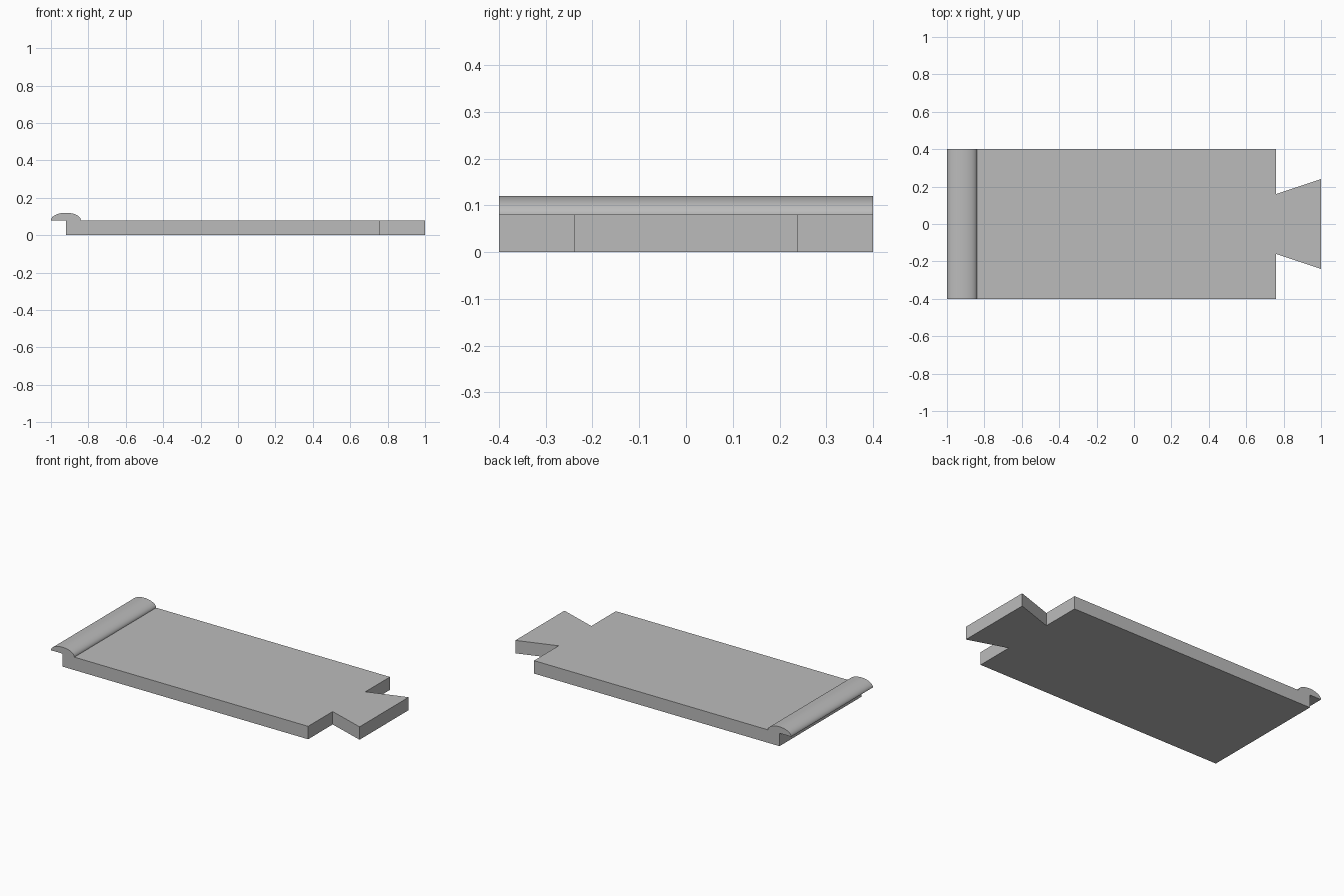
import bpy
import bmesh
from math import cos, sin, pi, radians
from mathutils import Vector

cube = bpy.data.objects.get("Cube")
if cube:
    bpy.data.objects.remove(cube)

grey = bpy.data.materials.new("plain grey")
grey.use_nodes = True
grey.diffuse_color = (0.5, 0.5, 0.5, 1)
grey.node_tree.nodes["Principled BSDF"].inputs["Base Color"].default_value = (0.5, 0.5, 0.5, 1)


def prism(name, outline, direction):
    """Extrude a closed outline along a direction."""
    bm = bmesh.new()
    face = bm.faces.new([bm.verts.new(p) for p in outline])
    result = bmesh.ops.extrude_face_region(bm, geom=[face], use_keep_orig=True)
    moved = [g for g in result["geom"] if isinstance(g, bmesh.types.BMVert)]
    bmesh.ops.translate(bm, verts=moved, vec=Vector(direction))
    bmesh.ops.recalc_face_normals(bm, faces=bm.faces)
    mesh = bpy.data.meshes.new(name)
    bm.to_mesh(mesh)
    bm.free()
    mesh.materials.append(grey)
    obj = bpy.data.objects.new(name, mesh)
    bpy.context.collection.objects.link(obj)
    return obj


HALF_WIDTH, THICKNESS = 0.4, 0.08

# Plate with a flared dovetail tab at its left end
half = [(-0.92, HALF_WIDTH), (0.76, HALF_WIDTH), (0.76, 0.16), (1, 0.24)]
outline = half + [(x, -y) for x, y in reversed(half)]
prism("plate_with_dovetail", [(x, y, 0) for x, y in outline], (0, 0, THICKNESS))

# Half-round lip overhanging the right end
STEPS = 32
arc = [(-0.92 + 0.08 * cos(pi * i / STEPS), -HALF_WIDTH,
        THICKNESS + 0.04 * sin(pi * i / STEPS)) for i in range(STEPS + 1)]
lip = prism("rounded_lip", arc, (0, 2 * HALF_WIDTH, 0))
bpy.ops.object.select_all(action="DESELECT")
lip.select_set(True)
bpy.context.view_layer.objects.active = lip
bpy.ops.object.shade_smooth_by_angle(angle=radians(35))
